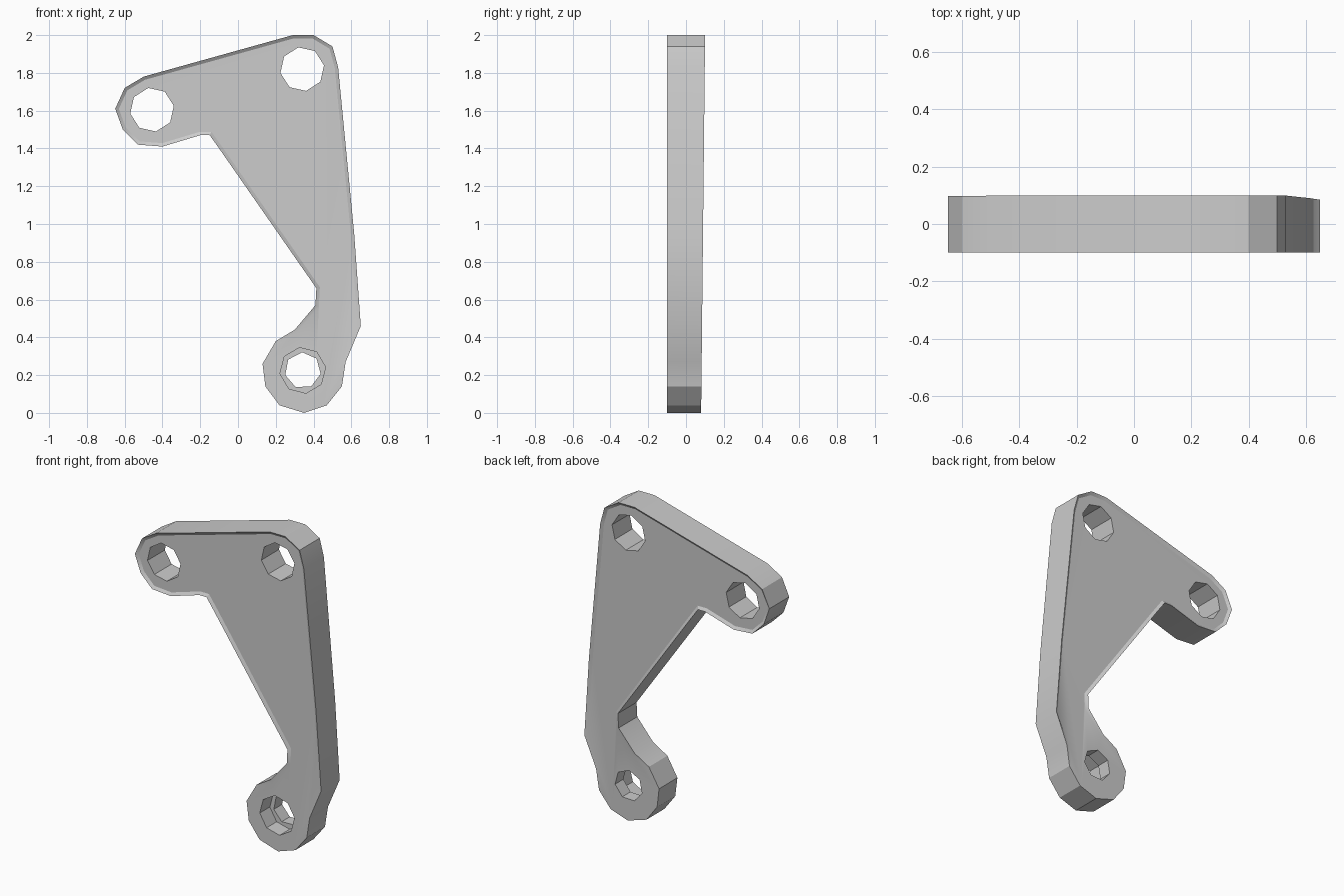
import bpy, bmesh, math
from mathutils import Vector

cube = bpy.data.objects.get("Cube")
if cube:
    bpy.data.objects.remove(cube)

grey = bpy.data.materials.new("plain_grey")
grey.use_nodes = True
colour = (0.6, 0.6, 0.6, 1)
grey.diffuse_color = colour
grey.node_tree.nodes["Principled BSDF"].inputs["Base Color"].default_value = colour

# Bracket outline in (x, z), clockwise from the top corner
OUTLINE = [(.29, 2), (.4, 2), (.5, 1.94), (.53, 1.83), (.615, .95), (.65, .46),
           (.57, .27), (.55, .14), (.47, .04), (.35, 0), (.22, .04), (.145, .14),
           (.13, .26), (.2, .38), (.3, .44), (.41, .57), (.415, .66), (-.1, 1.4),
           (-.15, 1.47), (-.2, 1.47), (-.4, 1.41), (-.53, 1.42), (-.61, 1.5),
           (-.65, 1.61), (-.6, 1.72), (-.5, 1.78)]
HALF, CHAMFER, BOSS_TOP = 0.1, 0.012, 0.45


def back_y(z):
    """The back leans in slightly towards the lower boss."""
    return HALF - 0.02 * (1 - min(z / 1.9, 1))


def mesh_object(name, bm):
    bmesh.ops.recalc_face_normals(bm, faces=bm.faces)
    mesh = bpy.data.meshes.new(name)
    bm.to_mesh(mesh)
    bm.free()
    obj = bpy.data.objects.new(name, mesh)
    mesh.materials.append(grey)
    bpy.context.collection.objects.link(obj)
    return obj


def build_plate():
    bm = bmesh.new()
    front = [bm.verts.new((x, -HALF, z)) for x, z in OUTLINE]
    back = [bm.verts.new((x, back_y(z), z)) for x, z in OUTLINE]
    caps = [bm.faces.new(front), bm.faces.new(back[::-1])]
    for i in range(len(front)):
        j = (i + 1) % len(front)
        bm.faces.new((front[i], back[i], back[j], front[j]))
    bmesh.ops.recalc_face_normals(bm, faces=bm.faces)
    # Chamfered rim, which fades out at the flat lower boss
    for cap in caps:
        bmesh.ops.inset_region(bm, faces=[cap], thickness=0.018, use_even_offset=True)
    for rim, sign in ((front, 1), (back, -1)):
        for v in rim:
            if v.co.z > BOSS_TOP:
                v.co.y += sign * CHAMFER
    return mesh_object("bracket_plate", bm)


def drill(body, x, z, radius, sides, phase, y0=-0.3, y1=0.3):
    """Cut a faceted hole through the plate along y."""
    bm = bmesh.new()
    ring = [Vector((x + radius * math.cos(a), y0, z + radius * math.sin(a)))
            for a in (math.radians(phase) + math.tau * i / sides for i in range(sides))]
    face = bm.faces.new([bm.verts.new(p) for p in ring])
    ext = bmesh.ops.extrude_face_region(bm, geom=[face])["geom"]
    bmesh.ops.translate(bm, vec=(0, y1 - y0, 0),
                        verts=[g for g in ext if isinstance(g, bmesh.types.BMVert)])
    cutter = mesh_object("hole_cutter", bm)
    cutter.hide_render = True
    mod = body.modifiers.new("hole", 'BOOLEAN')
    mod.object, mod.operation, mod.solver = cutter, 'DIFFERENCE', 'EXACT'
    bpy.context.view_layer.objects.active = body
    bpy.ops.object.modifier_apply(modifier=mod.name)
    bpy.data.objects.remove(cutter)


plate = build_plate()
# Two upper holes, then the stepped hole in the lower boss
drill(plate, -.455, 1.605, .117, 8, 10)
drill(plate, .34, 1.82, .117, 8, 10)
drill(plate, .343, .225, .122, 8, 8, y1=0)
drill(plate, .343, .225, .096, 7, 92)

bpy.ops.object.select_all(action='DESELECT')
plate.select_set(True)
bpy.context.view_layer.objects.active = plate
bpy.ops.object.shade_smooth_by_angle(angle=math.radians(28))
